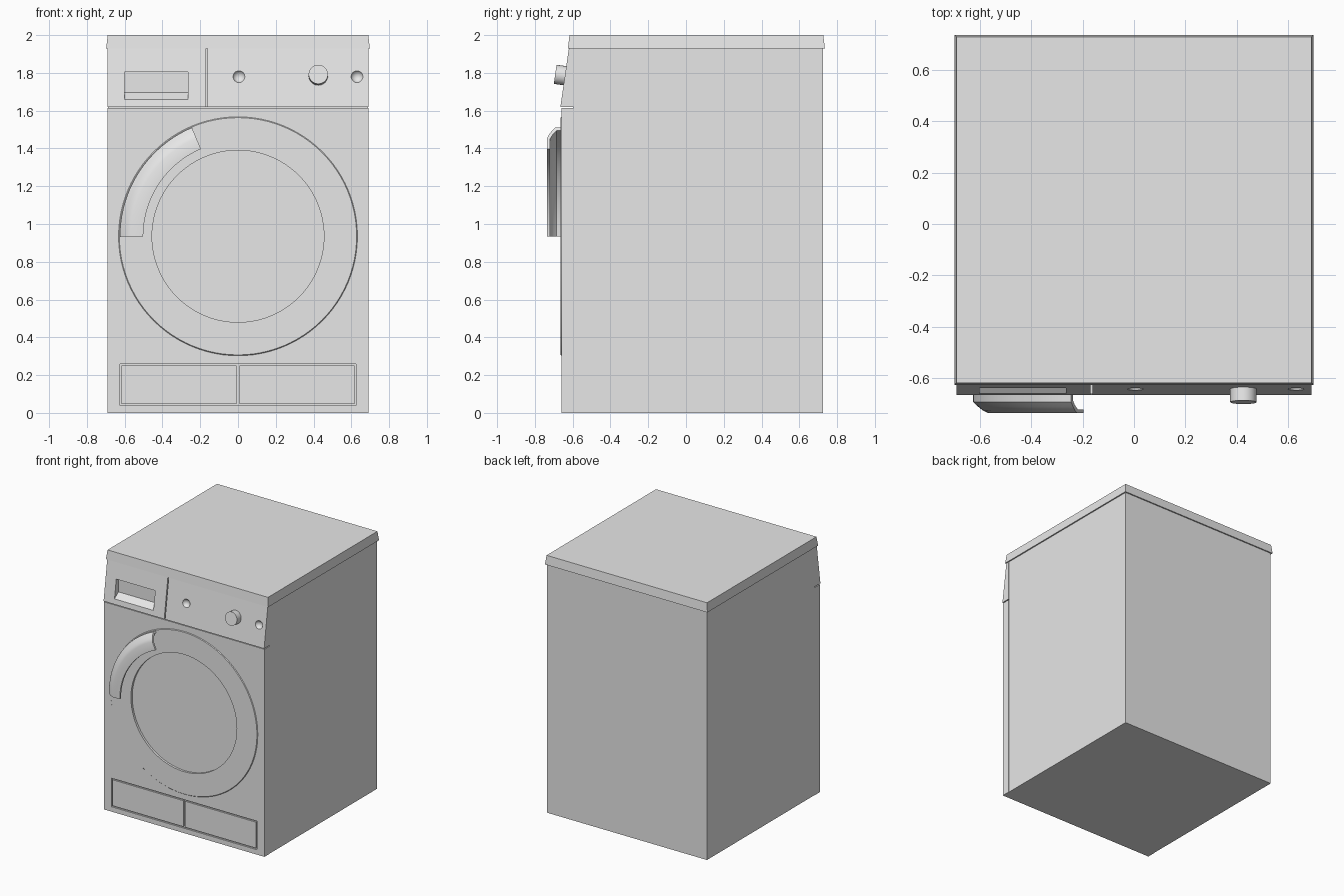
import bpy
import bmesh
from math import radians, cos, sin, atan2, pi
from mathutils import Matrix, Vector

if "Cube" in bpy.data.objects:
    bpy.data.objects.remove(bpy.data.objects["Cube"], do_unlink=True)

GREY = (0.8, 0.8, 0.8, 1)
enamel = bpy.data.materials.new("light grey enamel")
enamel.use_nodes = True
enamel.diffuse_color = GREY
enamel.node_tree.nodes["Principled BSDF"].inputs["Base Color"].default_value = GREY


def finish(name, bm, smooth=False):
    bmesh.ops.recalc_face_normals(bm, faces=bm.faces)
    mesh = bpy.data.meshes.new(name)
    bm.to_mesh(mesh)
    bm.free()
    mesh.materials.append(enamel)
    ob = bpy.data.objects.new(name, mesh)
    bpy.context.collection.objects.link(ob)
    if smooth:
        bpy.ops.object.select_all(action="DESELECT")
        ob.select_set(True)
        bpy.context.view_layer.objects.active = ob
        bpy.ops.object.shade_smooth_by_angle(angle=radians(35))
    return ob


def box(name, x, y, z):
    bm = bmesh.new()
    bmesh.ops.create_cube(bm, size=1)
    for v in bm.verts:
        v.co = [lo + (c + 0.5) * (hi - lo) for c, (lo, hi) in zip(v.co, (x, y, z))]
    return finish(name, bm)


def prism(name, profile, x0, x1):
    """Extrude a (y, z) profile along x."""
    bm = bmesh.new()
    face = bm.faces.new([bm.verts.new((x0, y, z)) for y, z in profile])
    new = bmesh.ops.extrude_face_region(bm, geom=[face])["geom"]
    bmesh.ops.translate(bm, vec=(x1 - x0, 0, 0),
                        verts=[g for g in new if isinstance(g, bmesh.types.BMVert)])
    return finish(name, bm)


def cylinder(name, centre, radius, depth, tilt=0, segments=64):
    """Cylinder facing -y, leaning back by tilt."""
    bm = bmesh.new()
    bmesh.ops.create_cone(bm, cap_ends=True, segments=segments, radius1=radius,
                          radius2=radius, depth=depth,
                          matrix=Matrix.Translation(centre)
                          @ Matrix.Rotation(pi / 2 - tilt, 4, "X"))
    return finish(name, bm, True)


def sweep(name, profile, start, end, steps):
    """Sweep a closed (radius, y) profile round the door axis."""
    bm = bmesh.new()
    full = abs(end - start) >= 360
    rings = []
    for i in range(steps if full else steps + 1):
        a = radians(start + (end - start) * i / steps)
        rings.append([bm.verts.new((r * cos(a), y, DOOR_Z + r * sin(a))) for r, y in profile])
    n = len(profile)
    pairs = list(zip(rings, rings[1:])) + ([(rings[-1], rings[0])] if full else [])
    for a, b in pairs:
        for j in range(n):
            k = (j + 1) % n
            bm.faces.new((a[j], a[k], b[k], b[j]))
    if not full:
        bm.faces.new(rings[0])
        bm.faces.new(rings[-1])
    return finish(name, bm, True)


def cut(target, cutter):
    cutter.hide_render = True
    mod = target.modifiers.new("cut", "BOOLEAN")
    mod.operation = "DIFFERENCE"
    mod.solver = "EXACT"
    mod.object = cutter
    bpy.ops.object.select_all(action="DESELECT")
    target.select_set(True)
    bpy.context.view_layer.objects.active = target
    bpy.ops.object.modifier_apply(modifier=mod.name)
    bpy.data.objects.remove(cutter, do_unlink=True)


W = 0.69            # half width
FRONT = -0.66       # front panel plane
SEAM = -0.595       # joint between cabinet and front
DOOR_Z = 0.935
BOTTOM, TOP = 1.62, 1.93    # control panel height range
LEAN = atan2(0.045, TOP - BOTTOM)


def slope_y(z):
    """Front of the leaning control panel at height z."""
    return -0.665 + 0.045 * (z - BOTTOM) / (TOP - BOTTOM)


# Cabinet and flared lid
box("cabinet", (-W + 0.002, W - 0.002), (SEAM, 0.725), (0, TOP))
lid = box("lid", (-0.698, 0.698), (-0.625, 0.735), (TOP, 2))
for v in lid.data.vertices:
    if v.co.z > 1.99:
        v.co.x *= 0.988
        v.co.y += 0.008 if v.co.y < 0 else -0.008

# Front panel with door recess and drawer well
front = box("front_panel", (-W, W), (FRONT, SEAM), (0, BOTTOM - 0.007))
cut(front, cylinder("door_cutter", (0, FRONT, DOOR_Z), 0.455, 0.024, segments=96))
cut(front, box("drawer_cutter", (-0.626, 0.626), (FRONT - 0.02, FRONT + 0.012), (0.038, 0.26)))
for name, x0, x1 in (("right", -0.616, -0.007), ("left", 0.007, 0.616)):
    box(name + "_kick_panel", (x0, x1), (FRONT, FRONT + 0.013), (0.048, 0.25))

# Raised door ring
sweep("door_ring", [(0.455, FRONT + 0.004), (0.455, FRONT - 0.005),
                    (0.628, FRONT - 0.005), (0.636, FRONT + 0.004)], 0, 360, 96)

# Hollow door handle, open toward the door centre
sweep("door_handle", [(0.625, FRONT), (0.625, -0.692), (0.606, -0.71), (0.585, -0.726),
                      (0.565, -0.735), (0.502, -0.735), (0.502, -0.72), (0.56, -0.72),
                      (0.59, -0.702), (0.608, -0.685), (0.608, FRONT)], 180, 113, 20)

# Leaning control panel in two pieces, with a thin gap between them
profile = [(SEAM, BOTTOM), (slope_y(BOTTOM), BOTTOM), (slope_y(TOP), TOP), (SEAM, TOP)]
dispenser = prism("dispenser_drawer", profile, -W, -0.169)
controls = prism("control_panel", profile, -0.161, W)
box("panel_gap_back", (-0.17, -0.16), (-0.612, SEAM), (BOTTOM, TOP))

# Finger recess with a sloping floor
cut(dispenser, prism("grip_cutter", [(-0.70, 1.63), (-0.61, 1.695),
                                    (-0.61, 1.805), (-0.70, 1.805)], -0.6, -0.265))

# Shallow round button dimples
normal = Vector((0, -cos(LEAN), sin(LEAN)))
for x in (0.005, 0.63):
    bm = bmesh.new()
    place = Vector((x, slope_y(1.78), 1.78)) + normal * 0.013
    bmesh.ops.create_uvsphere(bm, u_segments=24, v_segments=16, radius=0.034,
                              matrix=Matrix.Translation(place))
    cut(controls, finish("dimple_cutter", bm, True))

# Programme knob
knob_base = Vector((0.425, slope_y(1.785), 1.785))
cylinder("programme_knob", knob_base + normal * 0.021, 0.051, 0.062, LEAN, 40)
